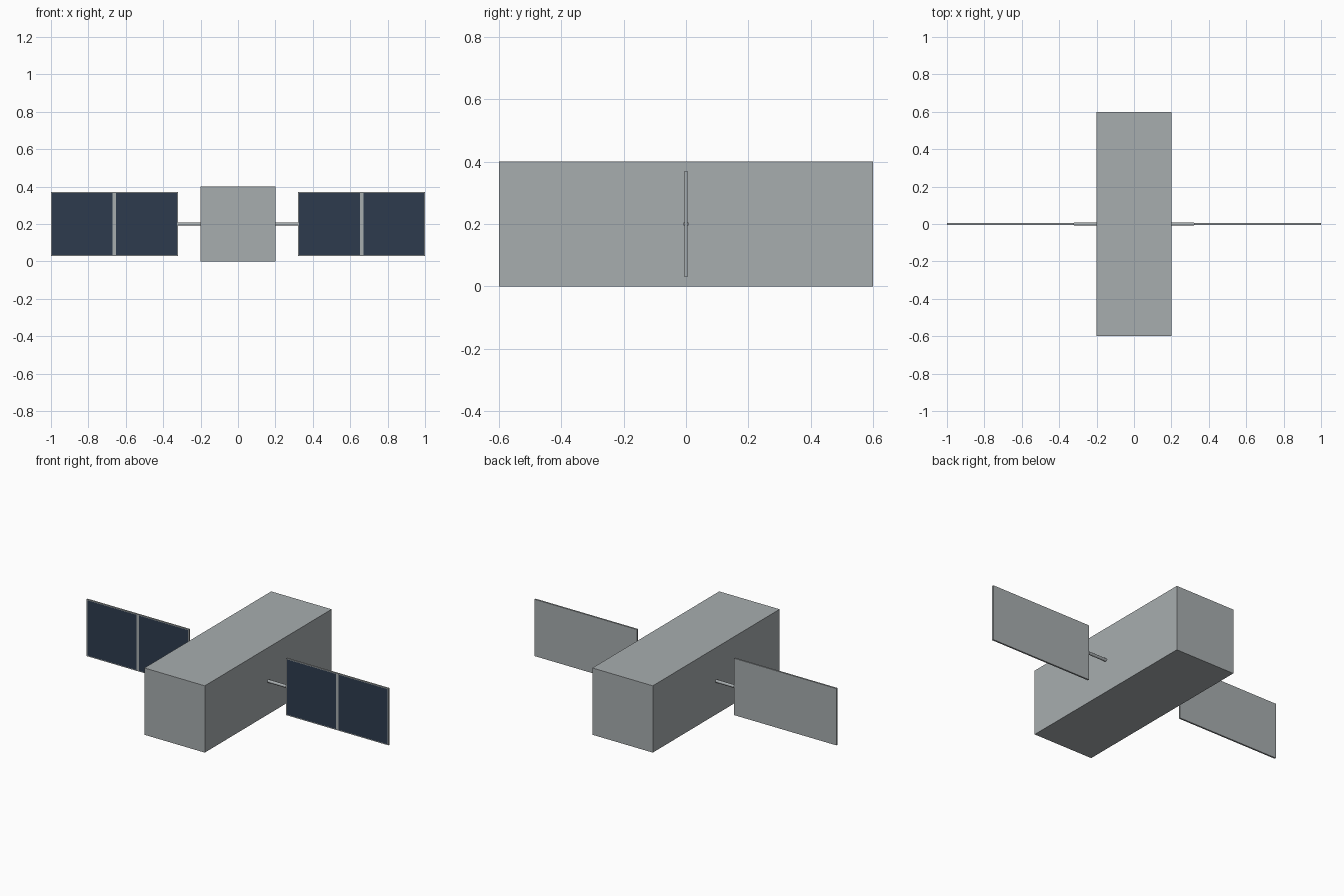
import bpy
import bmesh
from math import pi
from mathutils import Matrix, Vector

cube = bpy.data.objects.get("Cube")
if cube:
    bpy.data.objects.remove(cube, do_unlink=True)


def make_material(name, rgb):
    mat = bpy.data.materials.new(name)
    mat.use_nodes = True
    color = (*rgb, 1)
    mat.diffuse_color = color
    mat.node_tree.nodes["Principled BSDF"].inputs["Base Color"].default_value = color
    return mat


GREY = make_material("silver grey", (0.39, 0.42, 0.43))
NAVY = make_material("solar navy", (0.026, 0.044, 0.076))


def finish(bm, name, materials):
    bmesh.ops.recalc_face_normals(bm, faces=bm.faces)
    mesh = bpy.data.meshes.new(name)
    bm.to_mesh(mesh)
    bm.free()
    for mat in materials:
        mesh.materials.append(mat)
    obj = bpy.data.objects.new(name, mesh)
    bpy.context.collection.objects.link(obj)
    return obj


def box(low, high):
    bm = bmesh.new()
    low, high = Vector(low), Vector(high)
    size = Matrix.Diagonal((*(high - low), 1))
    bmesh.ops.create_cube(bm, size=1, matrix=Matrix.Translation((low + high) / 2) @ size)
    return bm


MID_Z = 0.2
INNER, OUTER = 0.322, 1.0
HALF_HEIGHT, HALF_THICK = 0.17, 0.005
BORDER = 0.005
SPLIT = (INNER + OUTER) / 2
GAP = 0.009

# Main body
finish(box((-0.2, -0.6, 0), (0.2, 0.6, 0.4)), "body", [GREY])

for side, label in ((1, "left"), (-1, "right")):
    # Support arm
    bm = bmesh.new()
    place = Matrix.Translation((side * 0.26, 0, MID_Z)) @ Matrix.Rotation(pi / 2, 4, "Y")
    bmesh.ops.create_cone(bm, cap_ends=True, segments=12, radius1=0.009,
                          radius2=0.009, depth=0.124, matrix=place)
    arm = finish(bm, label + "_arm", [GREY])
    for poly in arm.data.polygons:
        poly.use_smooth = len(poly.vertices) == 4
    arm.data.set_sharp_from_angle(angle=pi / 4)

    # Solar panel, cut into frame strips and two cells
    xs = sorted((side * INNER, side * OUTER))
    bm = box((xs[0], -HALF_THICK, MID_Z - HALF_HEIGHT),
             (xs[1], HALF_THICK, MID_Z + HALF_HEIGHT))
    cuts = [((side * x, 0, 0), (1, 0, 0))
            for x in (INNER + BORDER, SPLIT - GAP, SPLIT + GAP, OUTER - BORDER)]
    cuts += [((0, 0, MID_Z + s * (HALF_HEIGHT - BORDER)), (0, 0, 1)) for s in (-1, 1)]
    for point, normal in cuts:
        bmesh.ops.bisect_plane(bm, geom=bm.verts[:] + bm.edges[:] + bm.faces[:],
                               plane_co=point, plane_no=normal)
    bm.normal_update()
    # Navy cells on the front face only
    for face in bm.faces:
        c = face.calc_center_median()
        in_cell = (INNER + BORDER < abs(c.x) < OUTER - BORDER
                   and abs(abs(c.x) - SPLIT) > GAP
                   and abs(c.z - MID_Z) < HALF_HEIGHT - BORDER)
        face.material_index = int(in_cell and face.normal.y < -0.9)
    finish(bm, label + "_solar_panel", [GREY, NAVY])
